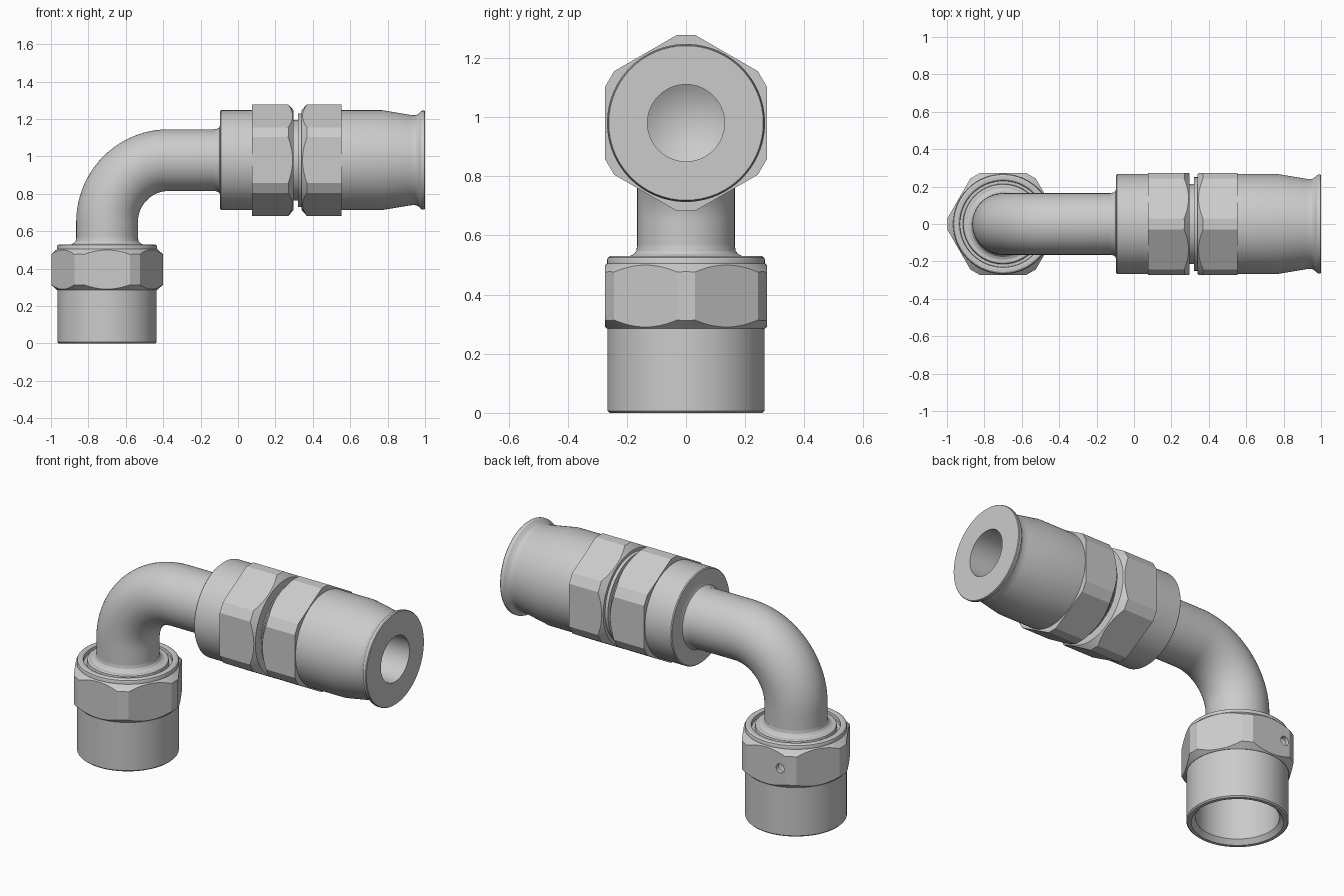
import bpy, bmesh
from math import sin, cos, pi, radians
from mathutils import Matrix, Vector

if "Cube" in bpy.data.objects:
    bpy.data.objects.remove(bpy.data.objects["Cube"])

# Placement frames: local z is the turning axis of each end
LOWER = Matrix.Translation((-0.7, 0, 0))
UPPER = Matrix.Translation((0, 0, 0.98)) @ Matrix.Rotation(pi / 2, 4, 'Y')


def finish(bm, name):
    bmesh.ops.remove_doubles(bm, verts=bm.verts, dist=1e-5)
    bmesh.ops.recalc_face_normals(bm, faces=bm.faces)
    me = bpy.data.meshes.new(name)
    bm.to_mesh(me)
    bm.free()
    ob = bpy.data.objects.new(name, me)
    bpy.context.collection.objects.link(ob)
    return ob


def activate(ob):
    bpy.ops.object.select_all(action='DESELECT')
    ob.select_set(True)
    bpy.context.view_layer.objects.active = ob


def smooth(ob):
    activate(ob)
    bpy.ops.object.shade_smooth_by_angle(angle=radians(24))
    return ob


def lathe(name, profile, frame, closed=False, n=96):
    """Turn (radius, height) points around the local z axis."""
    bm = bmesh.new()
    rings = [[bm.verts.new(frame @ Vector((r * cos(2 * pi * i / n), r * sin(2 * pi * i / n), h)))
              for i in range(n)] for r, h in profile]
    pairs = list(zip(rings, rings[1:])) + ([(rings[-1], rings[0])] if closed else [])
    for a, b in pairs:
        for i in range(n):
            j = (i + 1) % n
            bm.faces.new((a[i], a[j], b[j], b[i]))
    return finish(bm, name)


def boolean(ob, cutter, operation):
    mod = ob.modifiers.new("cut", 'BOOLEAN')
    mod.operation, mod.object, mod.solver = operation, cutter, 'EXACT'
    activate(ob)
    bpy.ops.object.modifier_apply(modifier=mod.name)
    bpy.data.objects.remove(cutter)


def hex_nut(name, frame, z0, z1, inner, low_chamfer, high_chamfer):
    """Hexagon with flattened corners, ends turned to a conical chamfer."""
    flat, cut = 0.273, 0.298
    half = (flat / cos(pi / 6) - cut) / math_tan30
    bm = bmesh.new()
    loop = []
    for k in range(6):
        a = k * pi / 3
        for s in (-half, half):
            loop.append((cut * cos(a) - s * sin(a), cut * sin(a) + s * cos(a)))
    base = bm.faces.new([bm.verts.new(frame @ Vector((x, y, z0))) for x, y in loop])
    ext = bmesh.ops.extrude_face_region(bm, geom=[base])
    axis = frame.to_3x3() @ Vector((0, 0, z1 - z0))
    bmesh.ops.translate(bm, vec=axis, verts=[v for v in ext['geom'] if isinstance(v, bmesh.types.BMVert)])
    ob = finish(bm, name)
    e, c = 0.01, 0.035
    prof = [(inner, z0 - e)]
    prof += [(0.267, z0 - e), (0.267, z0), (0.33, z0 + c * 1.6)] if low_chamfer else [(0.33, z0 - e)]
    prof += [(0.33, z1 - c * 1.6), (0.267, z1), (0.267, z1 + e)] if high_chamfer else [(0.33, z1 + e)]
    prof += [(inner, z1 + e)]
    boolean(ob, lathe("chamfer_cutter", prof, frame, closed=True), 'INTERSECT')
    return ob


math_tan30 = sin(pi / 6) / cos(pi / 6)

# Bent tube
path = [(-0.7, 0.5)]
path += [(-0.37 - 0.33 * cos(a), 0.65 + 0.33 * sin(a)) for a in [i * pi / 48 for i in range(25)]]
path += [(-0.05, 0.98)]
bm = bmesh.new()
rings = []
N = 64
for k, (x, z) in enumerate(path):
    t = min(max(k - 1, 0), 24) * pi / 48
    out = Vector((-cos(t), 0, sin(t)))
    rings.append([bm.verts.new(Vector((x, 0, z)) + 0.165 * (out * cos(2 * pi * i / N)
                  + Vector((0, 1, 0)) * sin(2 * pi * i / N))) for i in range(N)])
for a, b in zip(rings, rings[1:]):
    for i in range(N):
        bm.faces.new((a[i], a[i - 1], b[i - 1], b[i]))
bm.faces.new(rings[0])
bm.faces.new(rings[-1])
smooth(finish(bm, "bent_tube"))

# Lower socket with bore, conical seat, rolled rim, groove and tube fillet
smooth(lathe("lower_socket", [
    (0, 0.45), (0.12, 0.45), (0.12, 0.38), (0.218, 0.30), (0.218, 0.025), (0.24, 0.0),
    (0.258, 0.0), (0.265, 0.007), (0.265, 0.30), (0.255, 0.31), (0.255, 0.485), (0.262, 0.495),
    (0.267, 0.503), (0.267, 0.516), (0.264, 0.525), (0.256, 0.53), (0.24, 0.53), (0.232, 0.526),
    (0.23, 0.505), (0.215, 0.505), (0.212, 0.526), (0.205, 0.53), (0.19, 0.53), (0.176, 0.537),
    (0.168, 0.548), (0.165, 0.565), (0, 0.565)], LOWER))

# Lower hex nut with a small wire hole in its back face
nut = hex_nut("lower_nut", LOWER, 0.285, 0.505, 0.24, True, True)
drill = Matrix.Translation((-0.79, 0, 0.40)) @ Matrix.Rotation(-pi / 2, 4, 'X')
boolean(nut, lathe("drill", [(0, 0.24), (0.026, 0.25), (0.026, 0.32), (0, 0.32)], drill, n=24), 'DIFFERENCE')
smooth(nut)

# Upper collar and neck, filleted onto the tube
smooth(lathe("upper_collar", [
    (0, -0.13), (0.165, -0.125), (0.168, -0.11), (0.175, -0.10), (0.188, -0.095), (0.262, -0.095),
    (0.267, -0.09), (0.267, 0.09), (0.24, 0.10), (0.24, 0.285), (0.215, 0.295), (0.215, 0.322),
    (0.25, 0.322), (0.25, 0.345), (0, 0.345)], UPPER))

# Pair of hex sections facing each other across the neck
smooth(hex_nut("inner_hex", UPPER, 0.075, 0.297, 0.18, False, True))
smooth(hex_nut("outer_hex", UPPER, 0.34, 0.553, 0.18, True, False))

# Hose sleeve: straight barrel, taper, flared lip and blind bore
smooth(lathe("hose_sleeve", [
    (0, 0.36), (0.24, 0.36), (0.24, 0.54), (0.267, 0.545), (0.267, 0.77), (0.242, 0.92),
    (0.24, 0.94), (0.242, 0.955), (0.25, 0.968), (0.261, 0.978), (0.264, 0.985), (0.264, 0.996),
    (0.261, 1.0), (0.13, 1.0), (0.13, 0.48), (0, 0.40)], UPPER))
